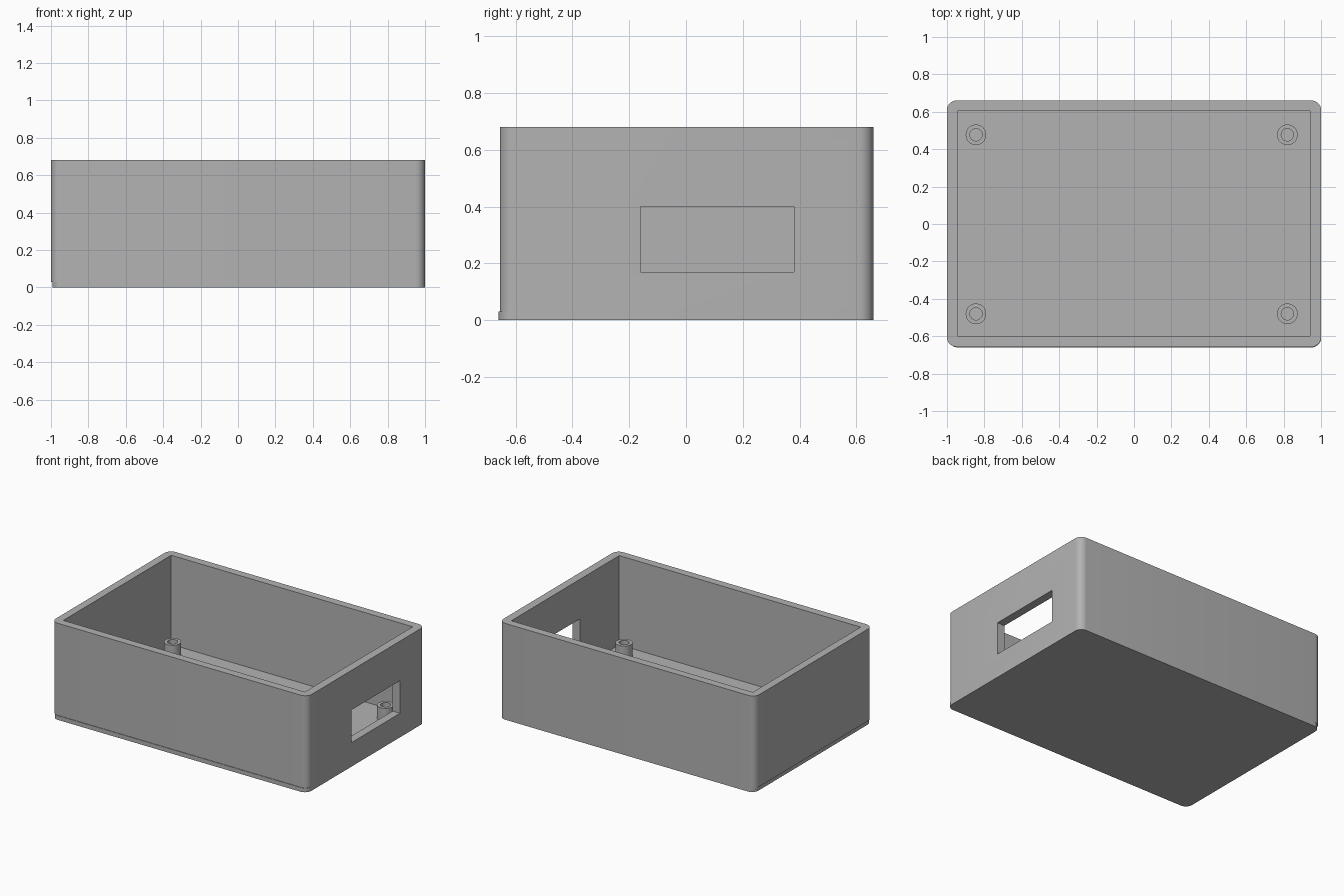
import bpy
import bmesh
import math
from mathutils import Matrix, Vector

if "Cube" in bpy.data.objects:
    bpy.data.objects.remove(bpy.data.objects["Cube"])

# One plain grey plastic
grey = bpy.data.materials.new("grey plastic")
grey.use_nodes = True
COLOUR = (0.45, 0.45, 0.45, 1)
grey.diffuse_color = COLOUR
grey.node_tree.nodes["Principled BSDF"].inputs["Base Color"].default_value = COLOUR


def finish(name, bm):
    mesh = bpy.data.meshes.new(name)
    bm.to_mesh(mesh)
    bm.free()
    mesh.materials.append(grey)
    ob = bpy.data.objects.new(name, mesh)
    bpy.context.collection.objects.link(ob)
    return ob


def box(name, low, high, radius=0):
    """Box between two corners, with rounded vertical edges."""
    low, high = Vector(low), Vector(high)
    bm = bmesh.new()
    size = Matrix.Diagonal((high - low).to_4d())
    bmesh.ops.create_cube(bm, size=1, matrix=Matrix.Translation((low + high) / 2) @ size)
    if radius:
        upright = [e for e in bm.edges
                   if abs(e.verts[0].co.z - e.verts[1].co.z) > 0.001]
        bmesh.ops.bevel(bm, geom=upright, offset=radius, segments=8,
                        profile=0.5, affect="EDGES")
    return finish(name, bm)


def smooth(ob):
    bpy.ops.object.select_all(action="DESELECT")
    ob.select_set(True)
    bpy.context.view_layer.objects.active = ob
    bpy.ops.object.shade_smooth_by_angle(angle=math.radians(30))


def cut(ob, cutter):
    mod = ob.modifiers.new("cut", "BOOLEAN")
    mod.operation = "DIFFERENCE"
    mod.solver = "EXACT"
    mod.object = cutter
    bpy.context.view_layer.objects.active = ob
    bpy.ops.object.modifier_apply(modifier=mod.name)
    bpy.data.objects.remove(cutter)


# Walls with the open cavity and the port window in the left side
shell = box("case_shell", (-1, -0.656, 0.03), (1, 0.66, 0.68), 0.05)
cut(shell, box("cavity", (-0.945, -0.6, 0.05), (0.942, 0.604, 0.8)))
cut(shell, box("port_cutter", (0.9, -0.16, 0.17), (1.1, 0.38, 0.4)))
smooth(shell)

# Base plate, stepped in slightly on one side
smooth(box("base_plate", (-0.993, -0.66, 0), (1, 0.66, 0.03), 0.05))


def standoff(name, x, y, bottom=0.05, top=0.145, outer=0.055, inner=0.033):
    """Hollow post: a small wall profile spun around its axis."""
    bm = bmesh.new()
    profile = [(outer, bottom), (outer, top), (inner, top), (inner, bottom)]
    verts = [bm.verts.new((x + r, y, z)) for r, z in profile]
    edges = [bm.edges.new((a, b)) for a, b in zip(verts, verts[1:])]
    bmesh.ops.spin(bm, geom=verts + edges, cent=(x, y, 0), axis=(0, 0, 1),
                   angle=math.tau, steps=32)
    bmesh.ops.remove_doubles(bm, verts=bm.verts, dist=0.0001)
    bmesh.ops.recalc_face_normals(bm, faces=bm.faces)
    smooth(finish(name, bm))


# Mounting posts near the four corners
for side, x in (("right", -0.845), ("left", 0.82)):
    for end, y in (("front", -0.48), ("back", 0.477)):
        standoff(f"standoff_{end}_{side}", x, y)
